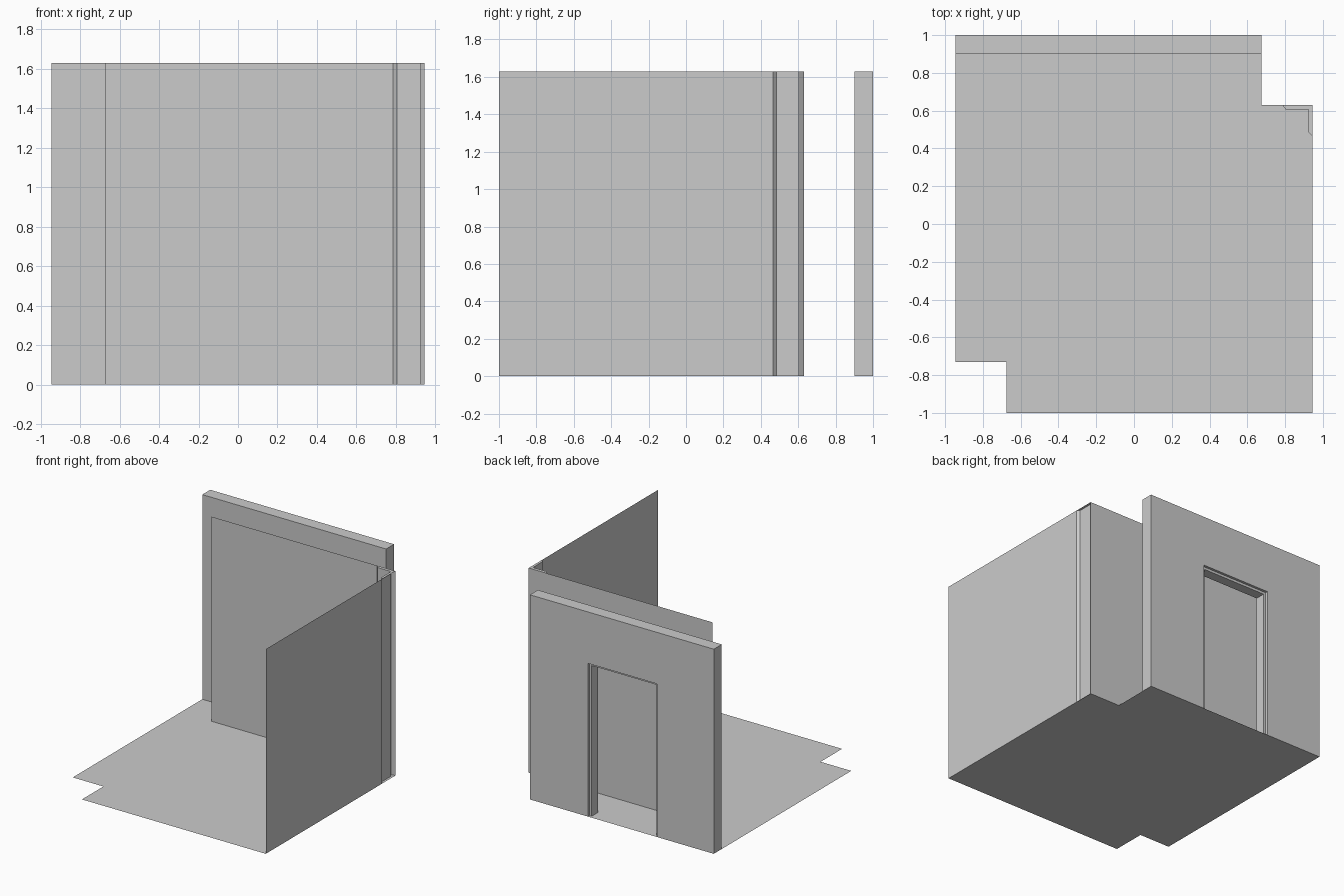
import bpy, bmesh

if "Cube" in bpy.data.objects:
    bpy.data.objects.remove(bpy.data.objects["Cube"])

H = 1.63   # wall height
X = 0.945  # half width
DX0, DX1, DH = -0.445, 0.165, 1.22  # door recess extents


def finish(name, bm):
    mesh = bpy.data.meshes.new(name)
    bm.to_mesh(mesh)
    bm.free()
    obj = bpy.data.objects.new(name, mesh)
    bpy.context.collection.objects.link(obj)
    return obj


def sheet(name, pts, z=0):
    """Flat polygon from a plan outline."""
    bm = bmesh.new()
    f = bm.faces.new([bm.verts.new((x, y, z)) for x, y in pts])
    if f.calc_area() and (f.normal_update() or f.normal.z < 0):
        f.normal_flip()
    return finish(name, bm)


def strip(name, path, cap=None):
    """Vertical sheet following a plan path, with an optional top cap."""
    bm = bmesh.new()
    low = [bm.verts.new((x, y, 0)) for x, y in path]
    top = [bm.verts.new((x, y, H)) for x, y in path]
    for i in range(len(path) - 1):
        bm.faces.new((low[i], low[i + 1], top[i + 1], top[i]))
    if cap:
        bm.faces.new(top[1:] + [bm.verts.new((*cap, H))])
    return finish(name, bm)


def box(name, lo, hi):
    bm = bmesh.new()
    bmesh.ops.create_cube(bm, size=1)
    for v in bm.verts:
        v.co = [(lo[i] + hi[i]) / 2 + v.co[i] * (hi[i] - lo[i]) for i in range(3)]
    return finish(name, bm)


# floor with two notched corners
sheet("floor", [(-0.675, -1), (X, -1), (X, 0.63), (0.675, 0.63), (0.675, 1),
                (-X, 1), (-X, -0.73), (-0.675, -0.73)])

# thin inner back wall
strip("inner_back_wall", [(X, 0.63), (-0.675, 0.63)])

# right wall running into the bevelled, capped corner trim
strip("right_wall_and_corner_trim",
      [(X, -1), (X, 0.465), (0.925, 0.485), (0.925, 0.605),
       (0.805, 0.605), (0.785, 0.63)], cap=(X, 0.63))

# thick outer back wall with a stepped doorway
wall = box("outer_back_wall", (-X, 0.9, 0), (0.675, 1, H))
cutters = [
    box("doorway_cutter", (DX0 + 0.02, 0.8, -0.1), (DX1 - 0.02, 1.1, DH - 0.02)),
    box("door_recess_cutter", (DX0, 0.98, -0.1), (DX1, 1.1, DH)),
]
for c in cutters:
    c.hide_render = True
    c.display_type = 'WIRE'
    m = wall.modifiers.new(c.name, 'BOOLEAN')
    m.operation = 'DIFFERENCE'
    m.solver = 'EXACT'
    m.object = c
